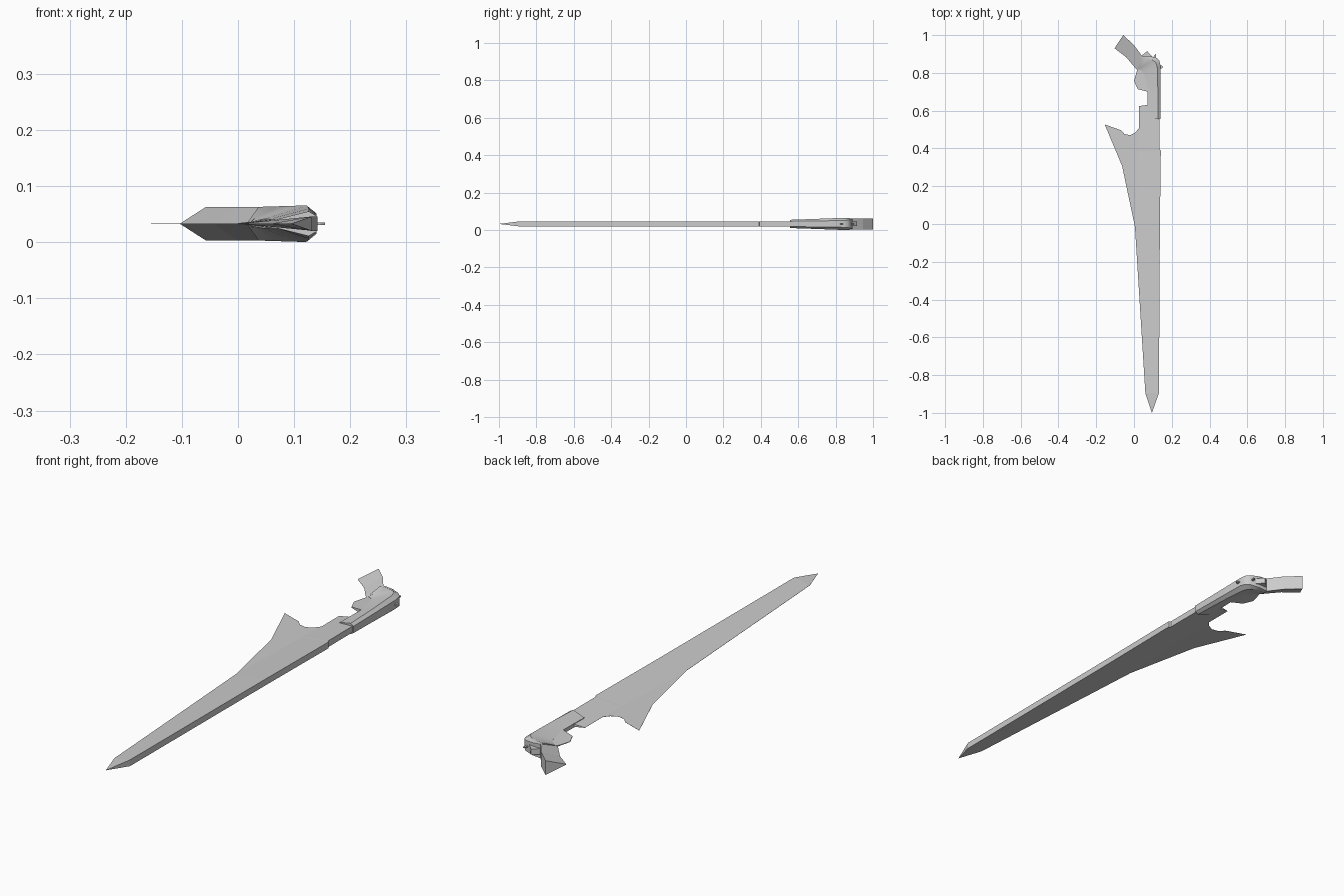
import bpy, bmesh, math

cube = bpy.data.objects.get("Cube")
if cube:
    bpy.data.objects.remove(cube, do_unlink=True)

MID = 0.033  # height of the plane of symmetry

steel = bpy.data.materials.new("grey_steel")
steel.use_nodes = True
COLOUR = (0.6, 0.6, 0.6, 1)
steel.diffuse_color = COLOUR
steel.node_tree.nodes["Principled BSDF"].inputs["Base Color"].default_value = COLOUR


def finish(name, bm, smooth=None):
    bmesh.ops.remove_doubles(bm, verts=bm.verts, dist=0.00005)
    bmesh.ops.recalc_face_normals(bm, faces=bm.faces)
    mesh = bpy.data.meshes.new(name)
    bm.to_mesh(mesh)
    bm.free()
    mesh.materials.append(steel)
    obj = bpy.data.objects.new(name, mesh)
    bpy.context.collection.objects.link(obj)
    if smooth:
        bpy.ops.object.select_all(action='DESELECT')
        obj.select_set(True)
        bpy.context.view_layer.objects.active = obj
        bpy.ops.object.shade_smooth_by_angle(angle=math.radians(smooth))
    return obj


def loft(name, stations, smooth=None):
    """Each station: outer xy, inner xy, then half thicknesses from outer to inner
    as (fraction across, half thickness) pairs."""
    bm = bmesh.new()
    rings = []
    for outer, inner, section in stations:
        side = [(outer[0] + (inner[0] - outer[0]) * f,
                 outer[1] + (inner[1] - outer[1]) * f, h) for f, h in section]
        ring = [bm.verts.new((x, y, MID + h)) for x, y, h in side]
        ring += [bm.verts.new((x, y, MID - h)) for x, y, h in reversed(side)]
        rings.append(ring)
    n = len(rings[0])
    for a, b in zip(rings, rings[1:]):
        for i in range(n):
            j = (i + 1) % n
            bm.faces.new((a[i], a[j], b[j], b[i]))
    bm.faces.new(rings[0])
    bm.faces.new(rings[-1])
    return finish(name, bm, smooth)


def plate(name, outline, half):
    """Flat outline; half is one half thickness or one per point."""
    bm = bmesh.new()
    halves = half if isinstance(half, list) else [half] * len(outline)
    top = [bm.verts.new((x, y, MID + h)) for (x, y), h in zip(outline, halves)]
    low = [bm.verts.new((x, y, MID - h)) for (x, y), h in zip(outline, halves)]
    bm.faces.new(top)
    bm.faces.new(low[::-1])
    for i in range(len(top)):
        j = (i + 1) % len(top)
        bm.faces.new((top[i], low[i], low[j], top[j]))
    return finish(name, bm)


# Wedge blade: thick spine on the left, keen edge on the right, pointed tip
EDGE = 0.0003
wedge = [(0, 0.013), (1, EDGE)]
loft("blade", [
    ((0.095, -1.0), (0.095, -1.0), [(0, 0), (1, 0)]),
    ((0.132, -0.895), (0.06, -0.895), wedge),
    ((0.137, -0.015), (0.005, -0.015), wedge),
    ((0.142, 0.39), (0.021, 0.39), wedge),
    ((0.135, 0.394), (0.021, 0.394), wedge),
    ((0.135, 0.508), (0.026, 0.508), wedge),
    ((0.135, 0.64), (0.026, 0.624), wedge),
])

# Paper-thin swept spur with its curved notch
plate("blade_spur", [
    (0.005, -0.015), (-0.063, 0.307), (-0.155, 0.527), (-0.07, 0.497),
    (-0.05, 0.476), (-0.02, 0.47), (0.008, 0.485), (0.026, 0.508), (0.021, 0.39),
], EDGE)


# Receiver housing, bending round towards the grip
def housing(outer, inner, back, ridge, front):
    return outer, inner, [(0, back), (0.2, ridge), (1, front)]


loft("receiver", [
    housing((0.14, 0.555), (0.07, 0.565), 0.014, 0.022, 0.008),
    housing((0.14, 0.70), (0.072, 0.70), 0.016, 0.027, 0.008),
    housing((0.14, 0.84), (0.055, 0.79), 0.018, 0.032, 0.008),
    housing((0.134, 0.865), (0.045, 0.805), 0.02, 0.0325, 0.008),
    housing((0.118, 0.88), (0.035, 0.815), 0.022, 0.032, 0.006),
    housing((0.08, 0.89), (0.025, 0.82), 0.026, 0.031, 0.004),
    housing((0.042, 0.89), (0.016, 0.815), 0.029, 0.03, 0.001),
], smooth=40)

# Triangular grip, broad at the back and sharp at the front
triangle = [(0, 0.03), (1, 0.0005)]
loft("grip", [
    ((0.05, 0.88), (0.02, 0.81), triangle),
    ((0.042, 0.89), (0.016, 0.815), triangle),
    ((0.0, 0.947), (-0.042, 0.884), triangle),
    ((-0.057, 1.0), (-0.103, 0.93), triangle),
])

# Trigger guard, tapering away from the receiver
plate("trigger_guard",
      [(0.085, 0.70), (0.074, 0.70), (0.02, 0.714), (0.0, 0.757),
       (0.018, 0.82), (0.07, 0.83)],
      [0.01, 0.009, 0.002, 0.001, 0.002, 0.01])

# Hammer at the back and two small pins
plate("hammer", [(0.04, 0.88), (0.045, 0.895), (0.07, 0.915), (0.095, 0.887),
                 (0.09, 0.87)], 0.012)
plate("rear_pin", [(0.1, 0.875), (0.108, 0.895), (0.117, 0.9), (0.114, 0.875)], 0.0025)
plate("side_pin", [(0.135, 0.822), (0.135, 0.842), (0.147, 0.838), (0.155, 0.83),
                   (0.147, 0.824)], 0.0025)
